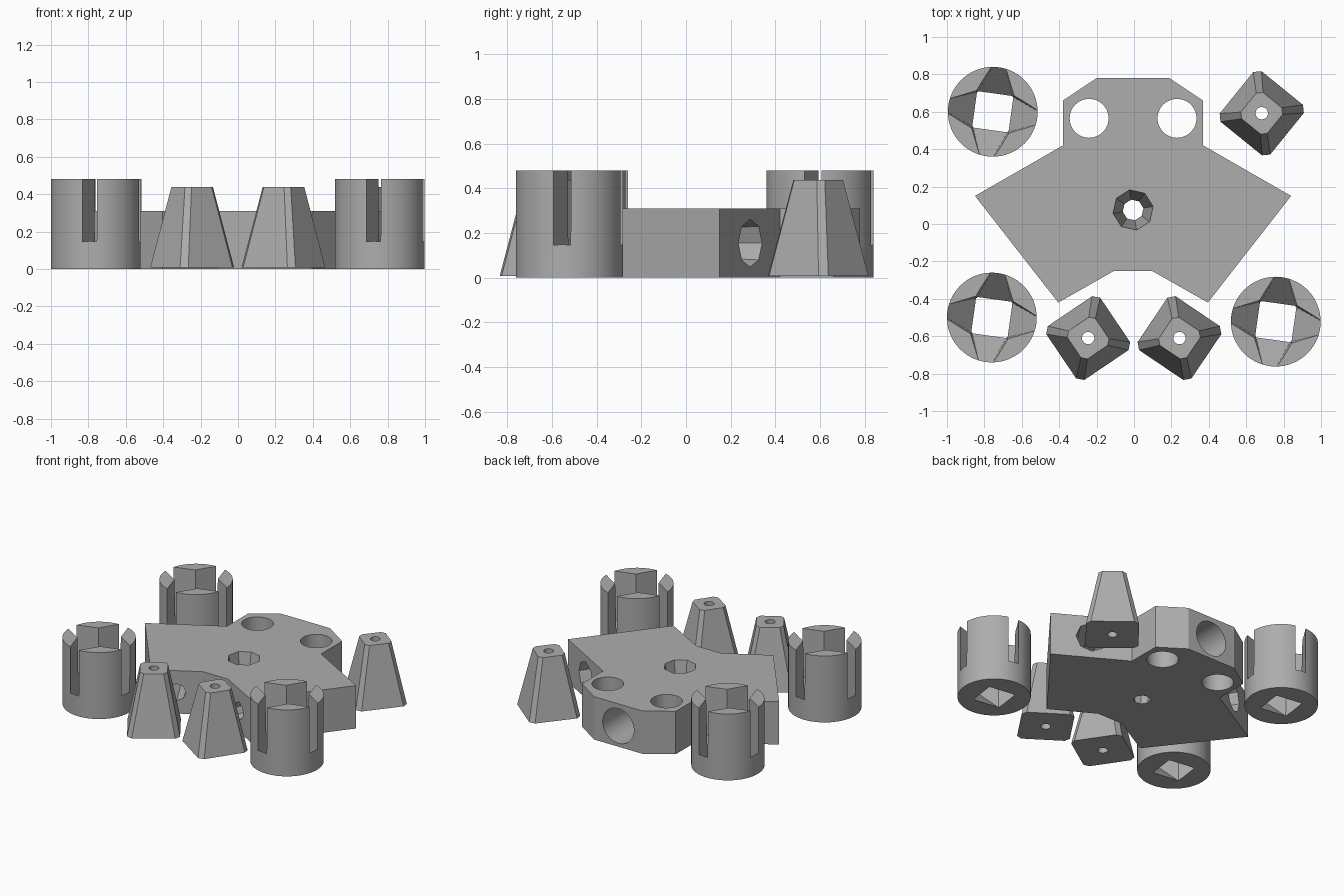
import bpy, bmesh
from math import cos, sin, radians, pi
from mathutils import Matrix, Vector

if "Cube" in bpy.data.objects:
    bpy.data.objects.remove(bpy.data.objects["Cube"], do_unlink=True)

grey = bpy.data.materials.new("plain grey")
grey.use_nodes = True
COLOUR = (0.42, 0.42, 0.42, 1)
grey.diffuse_color = COLOUR
grey.node_tree.nodes["Principled BSDF"].inputs["Base Color"].default_value = COLOUR


def polar(r, deg, z=0.0):
    return (r * cos(radians(deg)), r * sin(radians(deg)), z)


def make(name, bm):
    bmesh.ops.recalc_face_normals(bm, faces=bm.faces)
    mesh = bpy.data.meshes.new(name)
    bm.to_mesh(mesh)
    bm.free()
    mesh.materials.append(grey)
    obj = bpy.data.objects.new(name, mesh)
    bpy.context.collection.objects.link(obj)
    return obj


def loft(name, lower, upper):
    """Closed solid between two rings with equal point counts."""
    bm = bmesh.new()
    a = [bm.verts.new(p) for p in lower]
    b = [bm.verts.new(p) for p in upper]
    n = len(a)
    for i in range(n):
        j = (i + 1) % n
        bm.faces.new((a[i], a[j], b[j], b[i]))
    bm.faces.new(a[::-1])
    bm.faces.new(b)
    return make(name, bm)


def rod(name, start, end, r1, r2, sides, turn=0.0):
    """Cylinder or cone running from start to end."""
    start, end = Vector(start), Vector(end)
    axis = end - start
    bm = bmesh.new()
    place = (Matrix.Translation((start + end) / 2)
             @ axis.to_track_quat('Z', 'Y').to_matrix().to_4x4()
             @ Matrix.Rotation(radians(turn), 4, 'Z'))
    bmesh.ops.create_cone(bm, cap_ends=True, segments=sides, radius1=r1,
                          radius2=r2, depth=axis.length, matrix=place)
    return make(name, bm)


def cut(obj, cutters):
    """Subtract the cutters, keep the plain mesh and drop the cutters."""
    for c in cutters:
        c.hide_render = True
        mod = obj.modifiers.new("cut", 'BOOLEAN')
        mod.operation, mod.solver, mod.object = 'DIFFERENCE', 'EXACT', c
    dg = bpy.context.evaluated_depsgraph_get()
    mesh = bpy.data.meshes.new_from_object(obj.evaluated_get(dg))
    obj.modifiers.clear()
    obj.data = mesh
    for c in cutters:
        bpy.data.objects.remove(c, do_unlink=True)
    bpy.ops.object.select_all(action='DESELECT')
    obj.select_set(True)
    bpy.context.view_layer.objects.active = obj
    bpy.ops.object.shade_smooth_by_angle(angle=radians(25))


# Base plate with two arms
half = [(0.10, -0.25), (0.40, -0.42), (0.845, 0.15), (0.375, 0.42),
        (0.375, 0.66), (0.195, 0.78)]
ring = half + [(-x, y) for x, y in reversed(half)]
H = 0.31
plate = loft("base_plate", [(x - 0.005, y, 0) for x, y in ring],
             [(x - 0.005, y, H) for x, y in ring])
holes = [rod("centre_hole", (-0.005, 0.075, 0), (-0.005, 0.075, H), 0.055, 0.11, 8, 10),
         rod("rear_bore", (-0.005, 0.35, 0.15), (-0.005, 0.9, 0.15), 0.125, 0.125, 48)]
# End caps of the tapered hole pass slightly beyond the plate
bpy.data.objects["centre_hole"].scale.z = 1.04
bpy.data.objects["centre_hole"].location.z = -0.006
for side in (-1, 1):
    x = side * 0.235 - 0.005
    holes.append(rod("upright_hole", (x, 0.565, -0.1), (x, 0.565, 0.5), 0.104, 0.104, 48))
    # Tapered bore crossing each arm from front to rear
    front = Vector((side * 0.25 - 0.005, -0.335, 0.155))
    rear = Vector((side * 0.605 - 0.005, 0.288, 0.155))
    step = (rear - front) * 0.01
    holes.append(rod("arm_bore", front - step, rear + step, 0.06, 0.107, 8, 0))
bpy.context.view_layer.update()
cut(plate, holes)


# Slotted sockets: square well whose sides ramp up into four slots
def socket(name, x, y):
    body = rod(name, (0, 0, 0), (0, 0, 0.48), 0.24, 0.24, 64)
    bm = bmesh.new()
    low, high = [], []
    w = 0.025
    for k in range(4):
        turn = Matrix.Rotation(radians(90 * k - 8), 4, 'Z')
        for points, target in (
                ([(0.27, -w, 0.18), (0.27, w, 0.18), polar(0.132, 45, -0.005)], low),
                ([(0.27, -w, 0.6), (0.27, w, 0.6), polar(0.145, 45, 0.6)], high)):
            target += [bm.verts.new(turn @ Vector(p)) for p in points]
    n = len(low)
    for i in range(n):
        j = (i + 1) % n
        bm.faces.new((low[i], low[j], high[j], high[i]))
    for i in range(0, n, 3):
        bm.faces.new((low[i - 1], low[i], low[i + 1], low[i + 2]))
    bm.faces.new(low[2::3])
    bm.faces.new(high)
    cut(body, [make("well", bm)])
    body.location = (x, y, 0)


socket("socket_back_right", -0.755, 0.60)
socket("socket_front_right", -0.76, -0.50)
socket("socket_front_left", 0.758, -0.522)


# Tapered pegs with trimmed corners and a thin bore
def peg(name, x, y, turn):
    def ring(r, w, z):
        return [Matrix.Rotation(radians(90 * k + turn), 3, 'Z') @ Vector((r, s, z))
                for k in range(4) for s in (-w, w)]
    body = loft(name, ring(0.224, 0.022, 0.008), ring(0.11, 0.018, 0.437))
    cut(body, [rod("bore", (0, 0, -0.1), (0, 0, 0.6), 0.033, 0.033, 24)])
    body.location = (x, y, 0)


peg("peg_back_left", 0.683, 0.592, 6)
peg("peg_front_right", -0.245, -0.61, -11)
peg("peg_front_left", 0.243, -0.61, 11)
